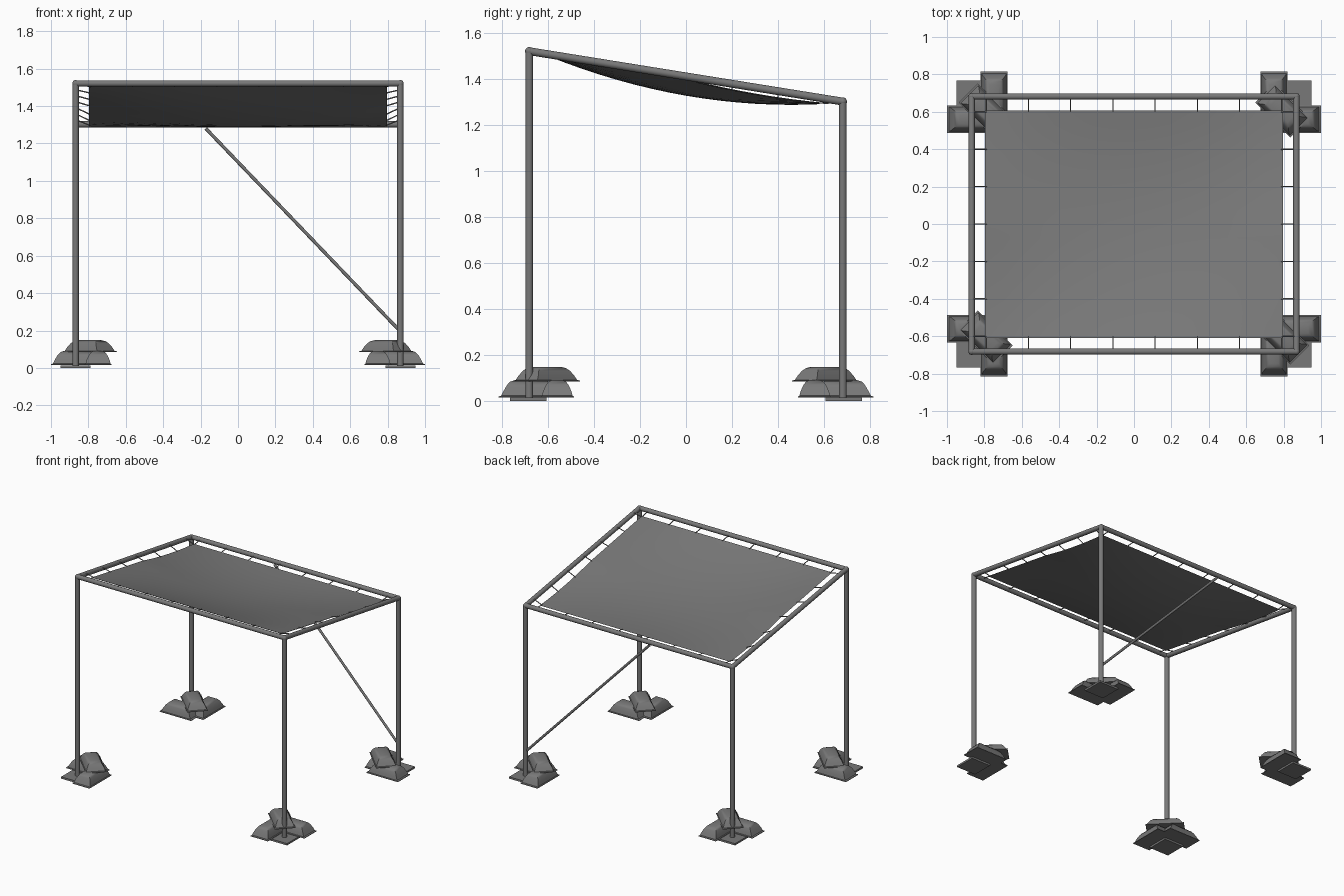
import bpy, bmesh, math
from mathutils import Vector, Matrix

if "Cube" in bpy.data.objects:
    bpy.data.objects.remove(bpy.data.objects["Cube"])

X, Y = 0.868, 0.682            # post positions
ZF, ZB = 1.521, 1.302          # beam heights front / back
CX, CY = 0.797, 0.608          # canopy half size

dark = bpy.data.materials.new("dark_grey")
dark.diffuse_color = (0.19, 0.19, 0.19, 1)
dark.use_nodes = True
dark.node_tree.nodes["Principled BSDF"].inputs["Base Color"].default_value = dark.diffuse_color


def finish(name, bm, smooth=False):
    bmesh.ops.recalc_face_normals(bm, faces=bm.faces)
    me = bpy.data.meshes.new(name)
    bm.to_mesh(me)
    bm.free()
    me.materials.append(dark)
    ob = bpy.data.objects.new(name, me)
    bpy.context.collection.objects.link(ob)
    if smooth:
        bpy.context.view_layer.objects.active = ob
        ob.select_set(True)
        bpy.ops.object.shade_smooth_by_angle(angle=math.radians(40))
        ob.select_set(False)
    return ob


def add_tube(bm, a, b, r, sides=16):
    a, b = Vector(a), Vector(b)
    d = b - a
    m = Matrix.Translation((a + b) / 2) @ d.to_track_quat('Z', 'Y').to_matrix().to_4x4()
    bmesh.ops.create_cone(bm, cap_ends=True, segments=sides, radius1=r, radius2=r,
                          depth=d.length, matrix=m)


def tube(name, a, b, r, sides=16):
    bm = bmesh.new()
    add_tube(bm, a, b, r, sides)
    return finish(name, bm, True)


def frame_z(y):
    return ZF + (ZB - ZF) * (y + Y) / (2 * Y)


def cloth_z(x, y):
    u, v = x / CX, y / CY
    z = 1.505 + (1.294 - 1.505) * (v + 1) / 2 - 0.07 * (1 - u * u) * (1 - v * v)
    return z - 0.05 * max(v, 0) * (1 - v) * u * u      # side hems droop near the back


def sandbag(name, x, y, z, height, angle, length=0.265, width=0.145):
    # flat seam flange, then a bulging body narrowing to a flat top
    rings = [(1, 1, 0), (1, 1, 0.06), (0.92, 0.92, 0.1), (0.84, 0.84, 0.38),
             (0.73, 0.68, 0.72), (0.62, 0.52, 0.92), (0.48, 0.34, 1)]
    bm = bmesh.new()
    prev = None
    for sl, sw, h in rings:
        ring = [bm.verts.new((sx * sl * length / 2, sy * sw * width / 2, h * height))
                for sx, sy in ((-1, -1), (1, -1), (1, 1), (-1, 1))]
        if prev:
            for i in range(4):
                j = (i + 1) % 4
                bm.faces.new((prev[i], prev[j], ring[j], ring[i]))
        else:
            bm.faces.new(ring)
        prev = ring
    bm.faces.new(prev)
    ob = finish(name, bm, True)
    ob.location = (x, y, z)
    ob.rotation_euler.z = angle


# posts, base plates and sandbags at each corner
for sx in (-1, 1):
    for sy in (-1, 1):
        tag = ("front" if sy < 0 else "back") + ("_left" if sx < 0 else "_right")
        top = frame_z(sy * Y)
        tube(tag + "_post", (sx * X, sy * Y, 0.005), (sx * X, sy * Y, top), 0.017)
        bm = bmesh.new()
        bmesh.ops.create_uvsphere(bm, u_segments=16, v_segments=10, radius=0.018,
                                  matrix=Matrix.Translation((sx * X, sy * Y, top)))
        finish(tag + "_corner_joint", bm, True)
        bm = bmesh.new()
        bmesh.ops.create_cube(bm, size=1, matrix=Matrix.Translation((sx * X, sy * 0.686, 0.007))
                              @ Matrix.Diagonal((0.16, 0.16, 0.014, 1)))
        finish(tag + "_base_plate", bm)
        sandbag(tag + "_sandbag_a", sx * X, sy * 0.56, 0.015, 0.075, 0)
        sandbag(tag + "_sandbag_b", sx * 0.748, sy * 0.682, 0.015, 0.075, math.pi / 2)
        sandbag(tag + "_sandbag_top", sx * 0.793, sy * 0.607, 0.085, 0.063, -math.pi / 4)

# top frame
tube("front_beam", (-X, -Y, ZF), (X, -Y, ZF), 0.017)
tube("back_beam", (-X, Y, ZB), (X, Y, ZB), 0.017)
for sx, side in ((-1, "left"), (1, "right")):
    tube(side + "_beam", (sx * X, -Y, ZF), (sx * X, Y, ZB), 0.017)

# diagonal brace across the back
tube("back_brace", (X, Y, 0.195), (-0.172, Y, 1.28), 0.009, 12)

# sagging cloth
N = 16
bm = bmesh.new()
bmesh.ops.create_grid(bm, x_segments=N, y_segments=N, size=1)
for v in bm.verts:
    v.co.x *= CX
    v.co.y *= CY
    v.co.z = cloth_z(v.co.x, v.co.y)
cloth = finish("shade_cloth", bm, True)
mod = cloth.modifiers.new("thickness", 'SOLIDIFY')
mod.thickness = 0.004
mod.offset = 0
mod.use_rim = False

# lacing cords from the cloth edge to the beams
bm = bmesh.new()
for s in (-1, 1):
    for i in range(8):
        x = -0.79 + 1.58 * i / 7
        add_tube(bm, (x, s * (CY - 0.01), cloth_z(x, s * CY)), (x, s * Y, frame_z(s * Y)), 0.0035, 6)
    for i in range(7):
        y = -0.6 + 0.2 * i
        add_tube(bm, (s * (CX - 0.01), y, cloth_z(CX, y)), (s * X, y, frame_z(y) + 0.012), 0.0035, 6)
finish("lacing_cords", bm, True)
